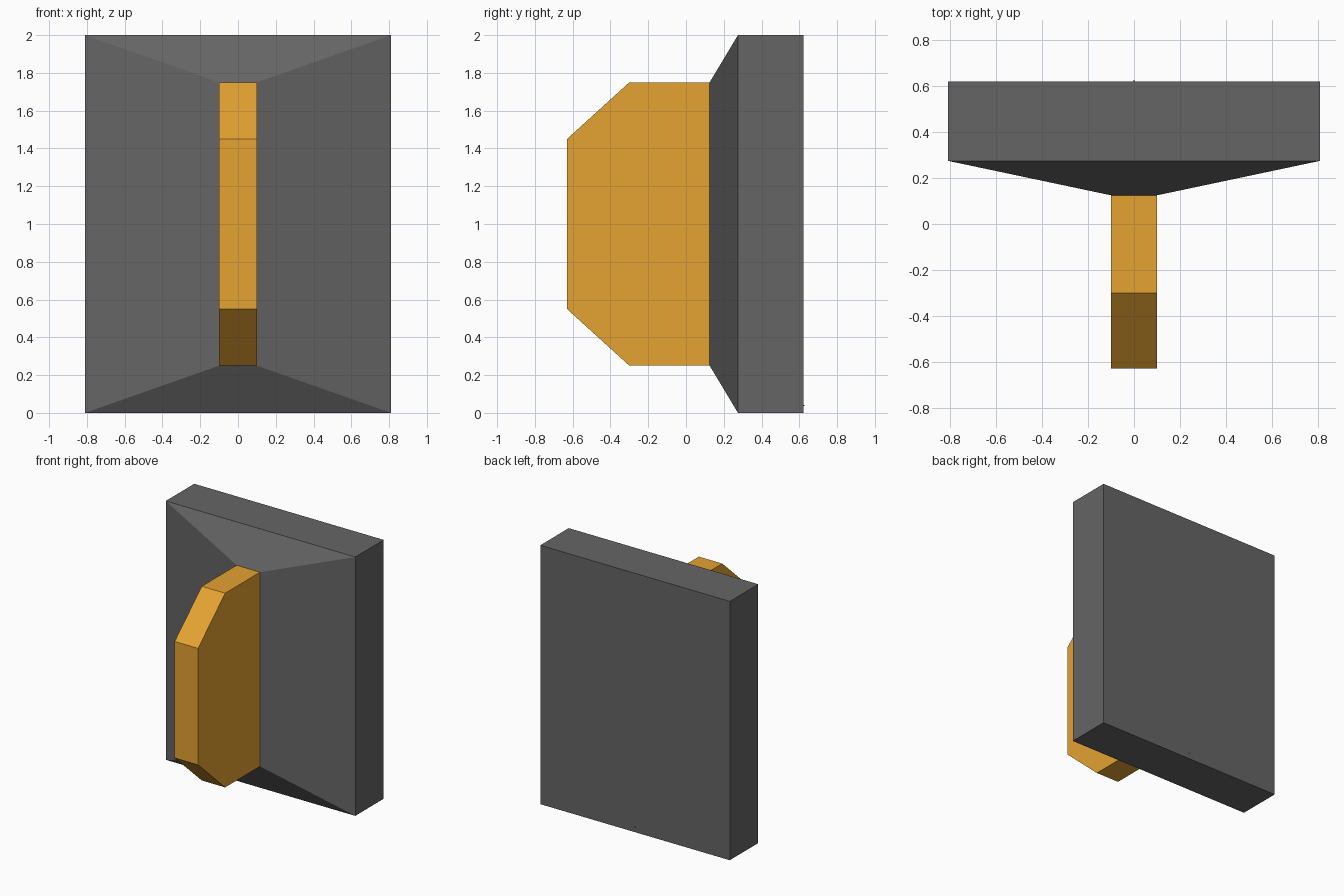
import bpy
import bmesh

if "Cube" in bpy.data.objects:
    bpy.data.objects.remove(bpy.data.objects["Cube"], do_unlink=True)


def material(name, rgb):
    m = bpy.data.materials.new(name)
    m.use_nodes = True
    colour = (*rgb, 1)
    m.diffuse_color = colour
    m.node_tree.nodes["Principled BSDF"].inputs["Base Color"].default_value = colour
    return m


def loft(name, rings, mat):
    """Skin a series of equal-length point rings and cap both ends."""
    bm = bmesh.new()
    loops = [[bm.verts.new(p) for p in ring] for ring in rings]
    n = len(loops[0])
    for a, b in zip(loops, loops[1:]):
        for i in range(n):
            j = (i + 1) % n
            bm.faces.new((a[i], a[j], b[j], b[i]))
    bm.faces.new(loops[0][::-1])
    bm.faces.new(loops[-1])
    bmesh.ops.recalc_face_normals(bm, faces=bm.faces)
    mesh = bpy.data.meshes.new(name)
    bm.to_mesh(mesh)
    bm.free()
    mesh.materials.append(mat)
    obj = bpy.data.objects.new(name, mesh)
    bpy.context.collection.objects.link(obj)
    return obj


def rectangle(half_width, y, low, high):
    return [(-half_width, y, low), (half_width, y, low),
            (half_width, y, high), (-half_width, y, high)]


grey = material("dark grey", (0.13, 0.13, 0.13))
orange = material("orange", (0.78, 0.365, 0.032))

# Slab with a front that tapers towards the grip
loft("backing_block", [rectangle(0.81, 0.622, 0, 2),
                       rectangle(0.81, 0.275, 0, 2),
                       rectangle(0.1, 0.125, 0.25, 1.75)], grey)

# Upright grip with chamfered outer corners
loft("grip", [rectangle(0.1, 0.125, 0.25, 1.75),
              rectangle(0.1, -0.3, 0.25, 1.75),
              rectangle(0.1, -0.63, 0.55, 1.45)], orange)

# Tiny pin low on the back
loft("back_pin", [rectangle(0.003, 0.62, 0.037, 0.043),
                  rectangle(0.003, 0.628, 0.037, 0.043)], grey)
